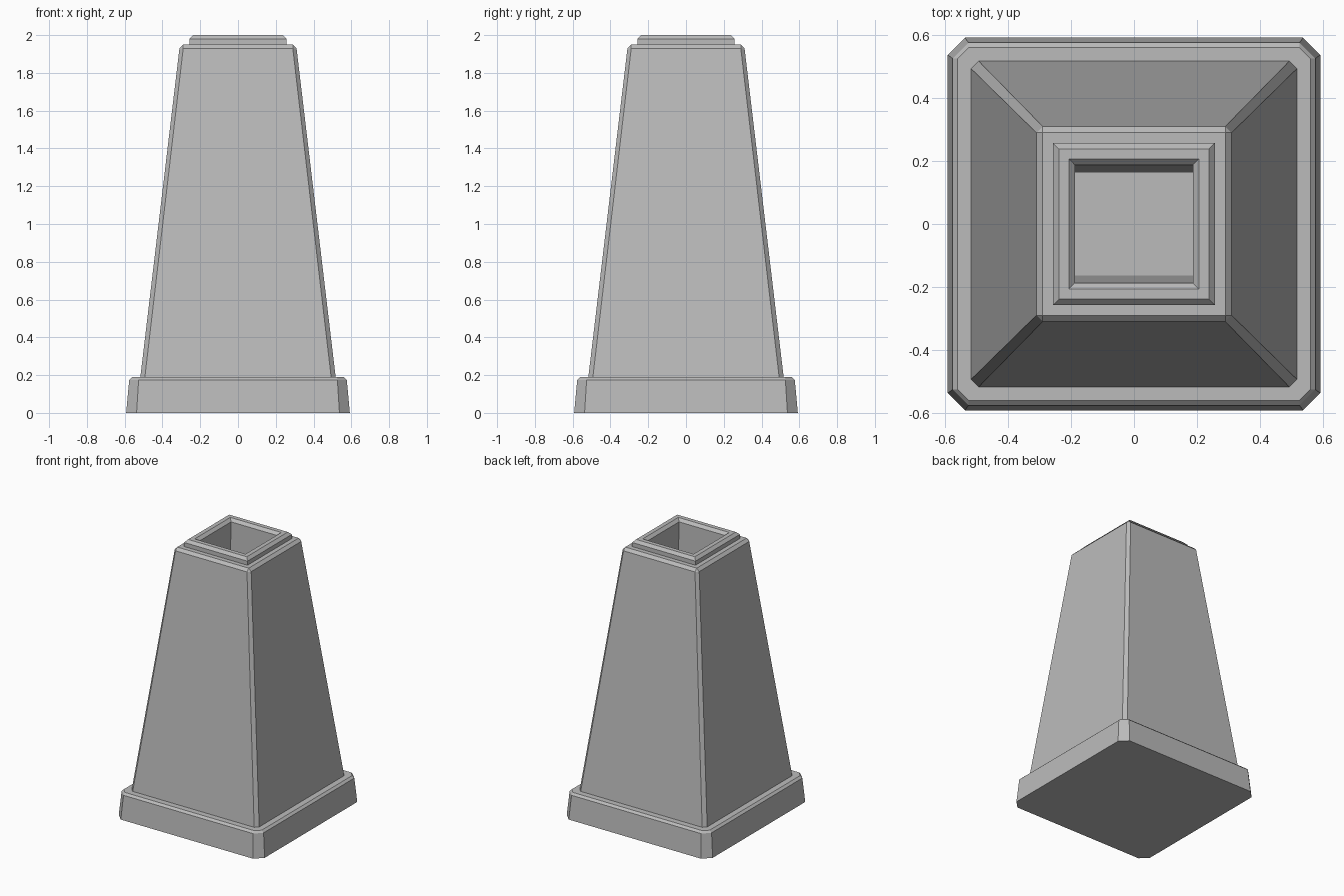
import bpy
import bmesh

cube = bpy.data.objects.get("Cube")
if cube:
    bpy.data.objects.remove(cube, do_unlink=True)

# Single stone colour
stone = bpy.data.materials.new("stone grey")
stone.use_nodes = True
grey = (0.5, 0.5, 0.5, 1)
stone.diffuse_color = grey
stone.node_tree.nodes["Principled BSDF"].inputs["Base Color"].default_value = grey


def chamfered_ring(bm, hx, hy, cut, z):
    """Rectangle with cut corners, listed counter-clockwise."""
    points = [(hx, -hy + cut), (hx, hy - cut), (hx - cut, hy), (-hx + cut, hy),
              (-hx, hy - cut), (-hx, -hy + cut), (-hx + cut, -hy), (hx - cut, -hy)]
    return [bm.verts.new((x, y, z)) for x, y in points]


def loft(name, rings, cap_start=False, cap_end=False):
    """Skin a stack of rings; rings with no cut collapse to squares."""
    bm = bmesh.new()
    loops = [chamfered_ring(bm, *ring) for ring in rings]
    for low, high in zip(loops, loops[1:]):
        for i in range(len(low)):
            j = (i + 1) % len(low)
            bm.faces.new((low[i], low[j], high[j], high[i]))
    if cap_start:
        bm.faces.new(loops[0][::-1])
    if cap_end:
        bm.faces.new(loops[-1])
    bmesh.ops.remove_doubles(bm, verts=bm.verts[:], dist=0.0001)
    mesh = bpy.data.meshes.new(name)
    bm.to_mesh(mesh)
    bm.free()
    mesh.materials.append(stone)
    obj = bpy.data.objects.new(name, mesh)
    bpy.context.collection.objects.link(obj)
    return obj


# Plinth with bevelled upper edge and a flat ledge
loft("plinth", [
    (0.592, 0.592, 0.055, 0),
    (0.576, 0.576, 0.05, 0.175),
    (0.56, 0.56, 0.035, 0.19),
    (0.517, 0.517, 0.024, 0.19),
], cap_start=True)

# Tapered shaft up to its shoulder
loft("shaft", [
    (0.517, 0.517, 0.024, 0.19),
    (0.31, 0.31, 0.02, 1.93),
    (0.29, 0.29, 0, 1.95),
    (0.257, 0.257, 0, 1.95),
])

# Collar around the opening, running down into the hollow
loft("collar", [
    (0.257, 0.257, 0, 1.95),
    (0.257, 0.257, 0, 1.98),
    (0.238, 0.238, 0, 2),
    (0.207, 0.207, 0, 2),
    (0.187, 0.187, 0, 1.98),
    (0.187, 0.163, 0, 1.2),
], cap_end=True)
